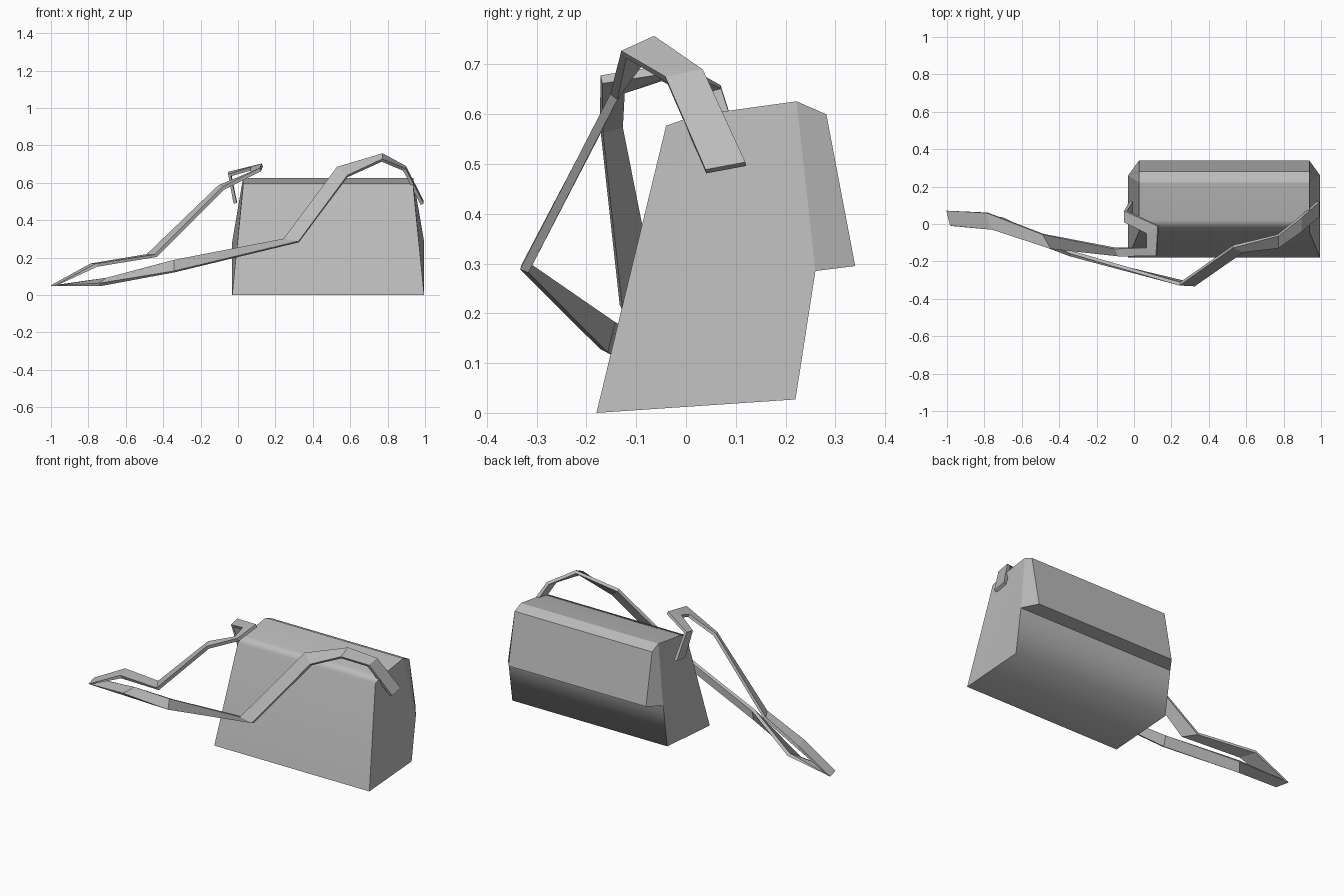
import bpy
import bmesh
from mathutils import Vector

# Remove the default object
cube = bpy.data.objects.get("Cube")
if cube:
    bpy.data.objects.remove(cube, do_unlink=True)


def make_material(name, value):
    mat = bpy.data.materials.new(name)
    mat.use_nodes = True
    colour = (value, value, value, 1)
    mat.diffuse_color = colour
    mat.node_tree.nodes["Principled BSDF"].inputs["Base Color"].default_value = colour
    return mat


def make_object(name, bm, mat):
    bmesh.ops.recalc_face_normals(bm, faces=bm.faces)
    mesh = bpy.data.meshes.new(name)
    bm.to_mesh(mesh)
    bm.free()
    mesh.materials.append(mat)
    obj = bpy.data.objects.new(name, mesh)
    bpy.context.scene.collection.objects.link(obj)
    return obj


grey = make_material("soft grey", 0.5)

# Bag body: side profile as (y, z, half width), lofted from left to right
WIDE, NARROW, CENTRE = 0.513, 0.455, 0.482
profile = [
    (-0.18, 0.0, WIDE),        # front bottom
    (0.22, 0.027, WIDE),       # back bottom
    (0.26, 0.285, WIDE),       # back under the flap
    (0.34, 0.295, NARROW),     # flap lower lip
    (0.282, 0.60, NARROW),     # flap fold
    (0.222, 0.626, NARROW),    # top back
    (0.02, 0.598, NARROW),     # top front
    (-0.04, 0.577, NARROW),    # front top
]
bm = bmesh.new()
ends = [[bm.verts.new((CENTRE + side * w, y, z)) for y, z, w in profile]
        for side in (-1, 1)]
left, right = ends
count = len(profile)
for i in range(count):
    j = (i + 1) % count
    bm.faces.new((left[i], left[j], right[j], right[i]))
for end in ends:
    flap, lower, upper = (2, 3, 4, 5), (0, 1, 2, 5), (0, 5, 6, 7)
    for ring in (flap, lower, upper):
        bm.faces.new([end[k] for k in ring])

# Soft edges run along the bag at the back bottom and the top front
soft_pairs = [{left[k], right[k]} for k in (1, 6, 7)]
soft_pairs += [{end[0], end[5]} for end in ends]
for edge in bm.edges:
    edge.smooth = set(edge.verts) in soft_pairs
for face in bm.faces:
    face.smooth = True
body = make_object("bag_body", bm, grey)
weighted = body.modifiers.new("Weighted normals", "WEIGHTED_NORMAL")
weighted.keep_sharp = True

# Strap: pairs of outer and inner edge points from one end to the other
strap_edges = [
    ((-0.015, 0.12, 0.50), (-0.015, 0.04, 0.49)),
    ((-0.045, 0.07, 0.655), (-0.045, 0.01, 0.64)),
    ((0.13, -0.01, 0.695), (0.07, -0.05, 0.675)),
    ((0.12, -0.17, 0.67), (0.07, -0.125, 0.65)),
    ((-0.08, -0.17, 0.57), (-0.1, -0.13, 0.58)),
    ((-0.44, -0.13, 0.21), (-0.485, -0.055, 0.21)),
    ((-0.755, -0.03, 0.16), (-0.785, 0.06, 0.16)),
    ((-0.975, -0.01, 0.05), (-0.995, 0.07, 0.05)),
    ((-0.74, -0.02, 0.055), (-0.70, 0.03, 0.085)),
    ((-0.34, -0.165, 0.125), (-0.34, -0.15, 0.185)),
    ((0.325, -0.325, 0.285), (0.245, -0.32, 0.30)),
    ((0.585, -0.145, 0.635), (0.53, -0.12, 0.68)),
    ((0.77, -0.125, 0.72), (0.77, -0.06, 0.75)),
    ((0.89, -0.04, 0.67), (0.89, 0.035, 0.685)),
    ((0.985, 0.04, 0.485), (0.985, 0.12, 0.50)),
]
bm = bmesh.new()
rows = [[bm.verts.new(Vector(p)) for p in pair] for pair in strap_edges]
for (a, b), (c, d) in zip(rows, rows[1:]):
    bm.faces.new((a, b, d, c))
strap = make_object("shoulder_strap", bm, grey)
solid = strap.modifiers.new("Thickness", "SOLIDIFY")
solid.thickness = 0.018
solid.offset = 0
